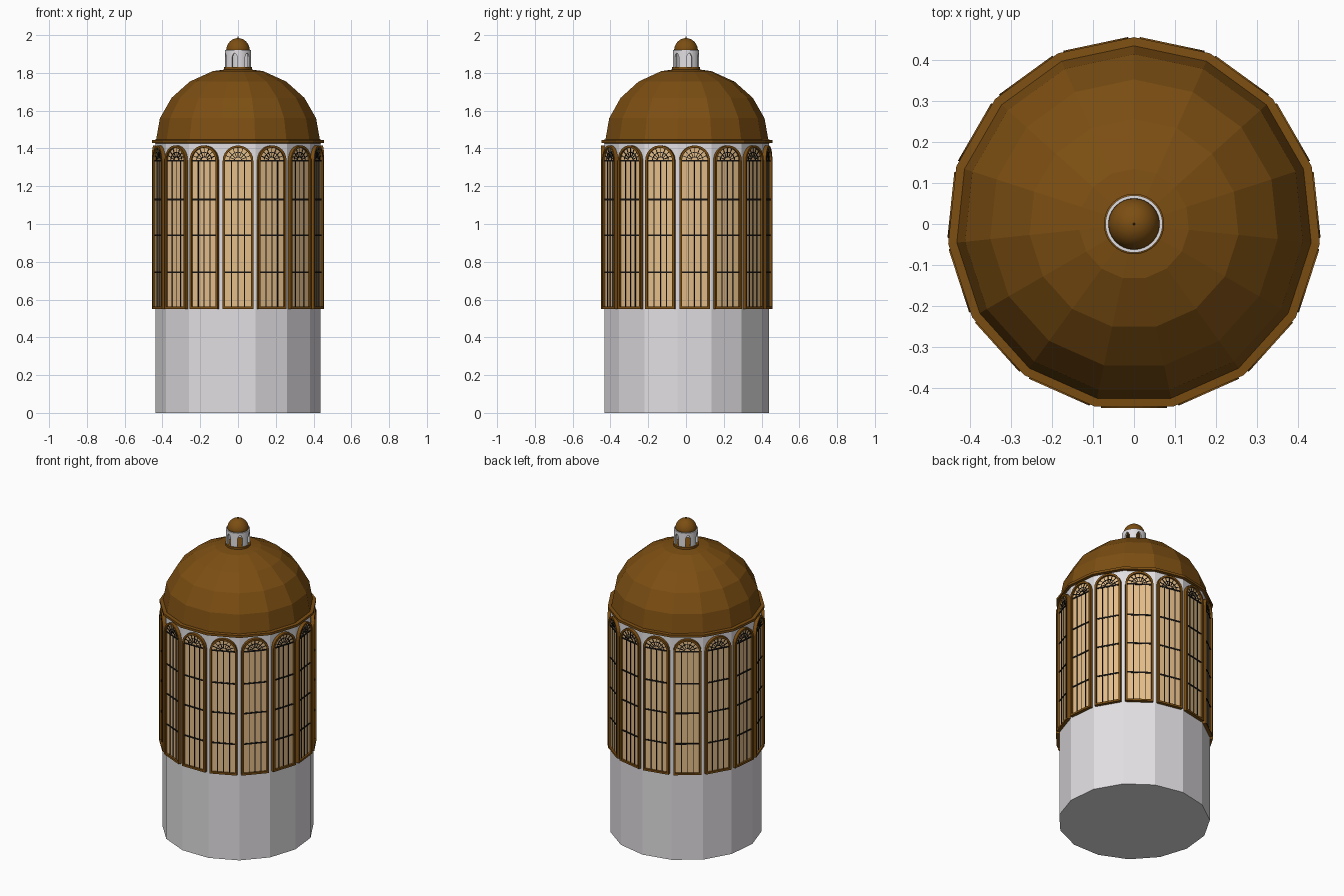
import bpy, bmesh, math
from math import sin, cos, pi, radians

if "Cube" in bpy.data.objects:
    bpy.data.objects.remove(bpy.data.objects["Cube"])

N = 15                       # sides of the tower
R = 0.44                     # wall corner radius
APO = R * cos(pi / N)        # distance from axis to a wall face


def material(name, rgb):
    m = bpy.data.materials.new(name)
    m.diffuse_color = (*rgb, 1)
    m.use_nodes = True
    m.node_tree.nodes["Principled BSDF"].inputs["Base Color"].default_value = m.diffuse_color
    return m


WHITE = material("pale stone", (0.76, 0.74, 0.76))
BROWN = material("bronze brown", (0.20, 0.076, 0.006))
GLASS = material("amber glass", (0.78, 0.51, 0.25))
BLACK = material("black iron", (0.008, 0.007, 0.006))


def finish(name, bm, mat, smooth=False):
    bmesh.ops.recalc_face_normals(bm, faces=bm.faces)
    me = bpy.data.meshes.new(name)
    bm.to_mesh(me)
    bm.free()
    me.materials.append(mat)
    for p in me.polygons:
        p.use_smooth = smooth
    ob = bpy.data.objects.new(name, me)
    bpy.context.collection.objects.link(ob)
    return ob


def polar(r, a, z):
    """Angle a is measured from the front (-y) towards +x."""
    return (r * sin(a), -r * cos(a), z)


def lathe(name, profile, sides, mat, start=0.0, smooth=False):
    bm = bmesh.new()
    rings = []
    for r, z in profile:
        if r == 0:
            rings.append([bm.verts.new((0, 0, z))] * sides)
        else:
            rings.append([bm.verts.new(polar(r, start + 2 * pi * i / sides, z)) for i in range(sides)])
    for a, b in zip(rings, rings[1:]):
        for i in range(sides):
            j = (i + 1) % sides
            vs = list(dict.fromkeys((a[i], a[j], b[j], b[i])))
            if len(vs) > 2:
                bm.faces.new(vs)
    for ring in (rings[0], rings[-1]):
        if ring[0] is not ring[1]:
            bm.faces.new(ring)
    return finish(name, bm, mat, smooth)


def on_wall(u, d, z, a):
    """Place a point: u along the wall face, d out from it."""
    return (u * cos(a) + (APO + d) * sin(a), u * sin(a) - (APO + d) * cos(a), z)


def prism(bm, pts, d0, d1, a):
    back = [bm.verts.new(on_wall(u, d0, z, a)) for u, z in pts]
    front = [bm.verts.new(on_wall(u, d1, z, a)) for u, z in pts]
    bm.faces.new(back)
    bm.faces.new(front)
    for i in range(len(pts)):
        j = (i + 1) % len(pts)
        bm.faces.new((back[i], back[j], front[j], front[i]))


def bar(bm, p, q, w, a):
    """Thin flat bar from p to q."""
    dx, dz = q[0] - p[0], q[1] - p[1]
    k = w / 2 / math.hypot(dx, dz)
    nx, nz = -dz * k, dx * k
    prism(bm, [(p[0] + nx, p[1] + nz), (p[0] - nx, p[1] - nz),
               (q[0] - nx, q[1] - nz), (q[0] + nx, q[1] + nz)], 0.006, 0.011, a)


SILL, SPRING = 0.55, 1.335


def arch(r, bottom):
    steps = 12
    return [(-r, bottom), (r, bottom)] + \
        [(r * cos(pi * i / steps), SPRING + r * sin(pi * i / steps)) for i in range(steps + 1)]


# tower wall, cornice and dome
half = pi / N
lathe("tower_wall", [(R, 0), (R, 1.432)], N, WHITE, half)
lathe("cornice", [(0.44, 1.427), (0.457, 1.43), (0.457, 1.445), (0.43, 1.447)], N, BROWN, half)
lathe("dome", [(0.437 * cos(radians(t)), 1.44 + 0.388 * sin(radians(t))) for t in (0, 18, 36, 54, 72)]
      + [(0, 1.828)], N, BROWN, half)

# arched windows: frame, glass and iron bars on each wall face
frames, panes, bars = bmesh.new(), bmesh.new(), bmesh.new()
W, T = 0.081, 0.012
for k in range(N):
    a = 2 * pi * k / N
    outer, inner = arch(W, SILL), arch(W - T, SILL + T)
    loops = [[frames.verts.new(on_wall(u, d, z, a)) for u, z in pts]
             for pts, d in ((outer, -0.002), (outer, 0.02), (inner, 0.02), (inner, -0.002))]
    for p, q in zip(loops, loops[1:]):
        for i in range(len(outer)):
            j = (i + 1) % len(outer)
            frames.faces.new((p[i], p[j], q[j], q[i]))
    prism(panes, arch(W - T / 2, SILL + T / 2), 0.0, 0.008, a)
    w = W - T
    for z in (0.745, 0.94, 1.13, SPRING):
        bar(bars, (-w, z), (w, z), 0.009, a)
    for i in (-1, 0, 1):
        bar(bars, (i * w / 2, SILL + T), (i * w / 2, SPRING), 0.0045, a)
    # fan tracery in the arch head
    for i in range(1, 8):
        t = pi * i / 8
        bar(bars, (0.02 * cos(t), SPRING + 0.02 * sin(t)), (w * cos(t), SPRING + w * sin(t)), 0.0035, a)
    for r in (0.02, 0.045):
        for i in range(8):
            t, s = pi * i / 8, pi * (i + 1) / 8
            bar(bars, (r * cos(t), SPRING + r * sin(t)), (r * cos(s), SPRING + r * sin(s)), 0.0035, a)
finish("window_frames", frames, BROWN)
finish("window_glass", panes, GLASS)
finish("window_bars", bars, BLACK)

# lantern base
lathe("lantern_base", [(0.074, 1.812), (0.074, 1.83), (0.07, 1.832)], 30, BROWN)

# lantern wall with six arched openings
bm = bmesh.new()
COLS, Z0, Z1, RO, RI = 60, 1.826, 1.92, 0.07, 0.06
heads = (1.885, 1.9, 1.905, 1.9, 1.885)


def quad(*pts):
    bm.faces.new([bm.verts.new(p) for p in pts])


for c in range(COLS):
    a0, a1 = (radians(45 + (c + e - 2) * 6) for e in (0, 1))
    m = c % 10
    b0, b1 = (heads[m], heads[m + 1]) if m < 4 else (Z0, Z0)
    quad(polar(RO, a0, b0), polar(RO, a1, b1), polar(RO, a1, Z1), polar(RO, a0, Z1))
    quad(polar(RI, a1, b1), polar(RI, a0, b0), polar(RI, a0, Z1), polar(RI, a1, Z1))
    quad(polar(RI, a0, b0), polar(RI, a1, b1), polar(RO, a1, b1), polar(RO, a0, b0))
    quad(polar(RO, a0, Z1), polar(RO, a1, Z1), polar(RI, a1, Z1), polar(RI, a0, Z1))
    if m == 0:
        quad(polar(RI, a0, Z0), polar(RO, a0, Z0), polar(RO, a0, heads[0]), polar(RI, a0, heads[0]))
    if m == 3:
        quad(polar(RO, a1, Z0), polar(RI, a1, Z0), polar(RI, a1, heads[4]), polar(RO, a1, heads[4]))
bmesh.ops.remove_doubles(bm, verts=bm.verts, dist=0.0001)
finish("lantern_wall", bm, WHITE)

# lantern cap and spike
lathe("lantern_cap", [(0.063 * cos(radians(t)), 1.918 + 0.066 * sin(radians(t))) for t in range(0, 90, 10)]
      + [(0, 1.984)], 30, BROWN, smooth=True)
lathe("spike", [(0.003, 1.98), (0.002, 1.99), (0, 2.0)], 8, BROWN)
